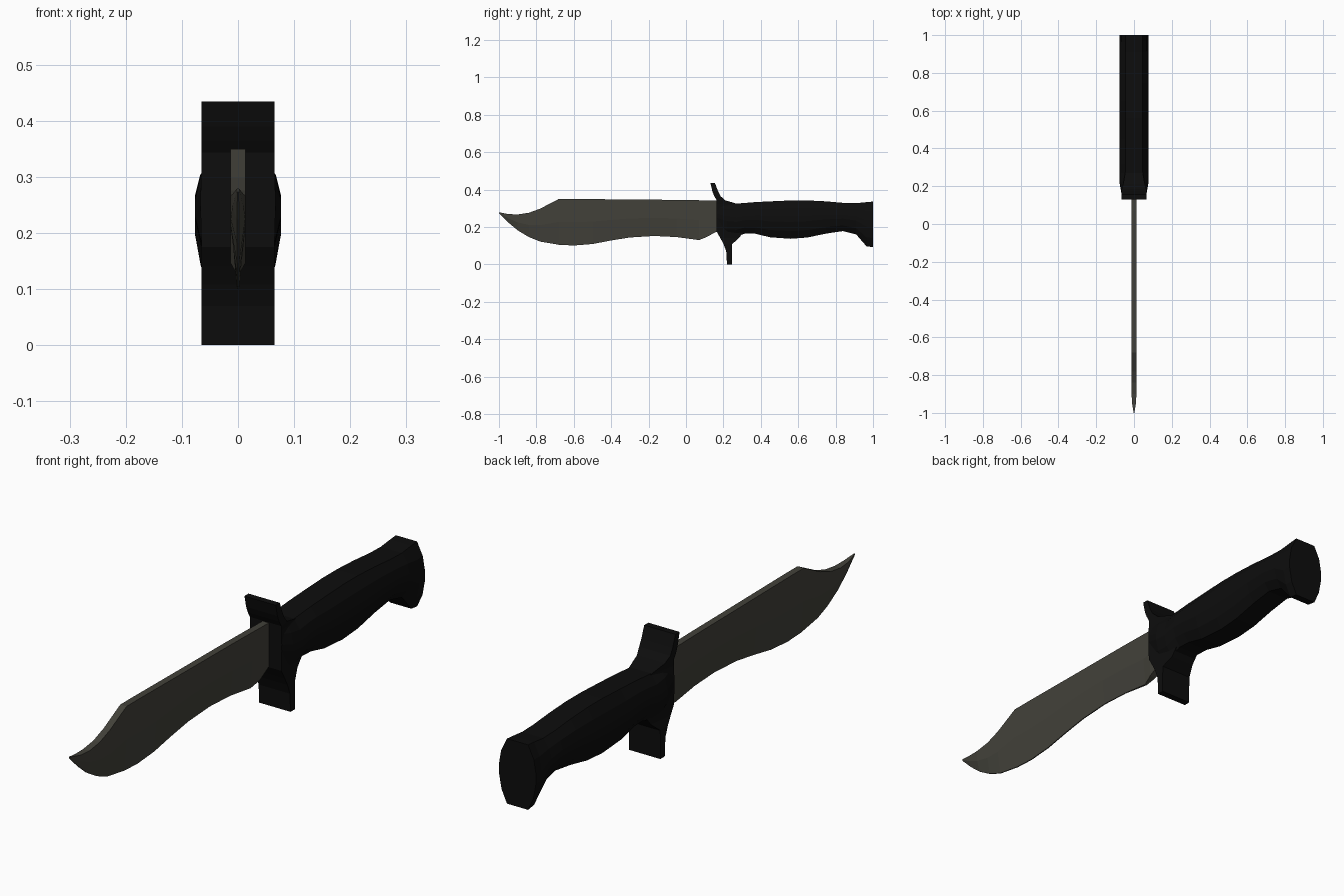
import bpy, bmesh


def material(name, rgb):
    m = bpy.data.materials.new(name)
    m.diffuse_color = (*rgb, 1)
    return m


steel = material("dark steel", (0.055, 0.053, 0.042))
black = material("black grip", (0.004, 0.004, 0.004))


def loft(name, rings, mat):
    """Skin a list of equal-sized point rings and cap both ends."""
    bm = bmesh.new()
    rows = [[bm.verts.new(p) for p in ring] for ring in rings]
    n = len(rows[0])
    for a, b in zip(rows, rows[1:]):
        for i in range(n):
            j = (i + 1) % n
            bm.faces.new((a[i], a[j], b[j], b[i]))
    bm.faces.new(rows[0])
    bm.faces.new(rows[-1])
    bmesh.ops.recalc_face_normals(bm, faces=bm.faces)
    mesh = bpy.data.meshes.new(name)
    bm.to_mesh(mesh)
    bm.free()
    mesh.materials.append(mat)
    ob = bpy.data.objects.new(name, mesh)
    bpy.context.collection.objects.link(ob)
    return ob


# Blade: y, spine z, edge z, half thickness of the spine, of the edge
blade = [
    (-1.0, .279, .273, .002, .001), (-.95, .269, .224, .010, .002),
    (-.90, .267, .182, .013, .002), (-.84, .276, .146, .013, .002),
    (-.78, .298, .122, .013, .002), (-.68, .350, .105, .013, .002),
    (-.60, .350, .101, .013, .002), (-.50, .349, .109, .013, .002),
    (-.40, .348, .128, .013, .002), (-.30, .347, .144, .013, .002),
    (-.17, .346, .152, .013, .002), (-.05, .345, .146, .013, .002),
    (.07, .343, .130, .013, .004), (.11, .342, .146, .013, .013),
    (.19, .341, .190, .013, .013)]
rings = []
for y, t, b, w, e in blade:
    m = b + (t - b) * 0.5
    rings.append([(w, y, t), (w, y, m), (e, y, b), (-e, y, b), (-w, y, m), (-w, y, t)])
loft("blade", rings, steel)

# Handle with flared pommel: y, top z, bottom z, half width
handle = [
    (.165, .343, .175, .067), (.22, .334, .150, .077), (.27, .325, .150, .077),
    (.32, .329, .166, .077), (.37, .333, .164, .077), (.45, .337, .145, .077),
    (.56, .342, .137, .077), (.65, .342, .144, .077), (.75, .337, .165, .077),
    (.84, .329, .178, .077), (.91, .327, .160, .077), (.965, .333, .097, .077),
    (1.0, .336, .092, .077)]
rings = []
for y, t, b, w in handle:
    h = t - b
    half = [(.57 * w, t), (.88 * w, t - .2 * h), (w, t - .42 * h),
            (w, t - .56 * h), (.86 * w, t - .8 * h), (.57 * w, b)]
    rings.append([(x, y, z) for x, z in half] + [(-x, y, z) for x, z in reversed(half)])
loft("handle", rings, black)

# Cross guard: z, front y, back y, front half width, back half width
guard = [
    (0, .219, .245, .065, .065), (.07, .215, .245, .065, .065),
    (.108, .201, .246, .065, .065), (.14, .184, .282, .065, .05),
    (.175, .164, .31, .065, .05), (.25, .164, .29, .067, .06),
    (.322, .164, .28, .065, .045), (.343, .164, .208, .065, .058),
    (.365, .151, .185, .065, .065), (.39, .141, .172, .065, .065),
    (.434, .131, .155, .065, .065)]
loft("cross_guard", [[(w, f, z), (v, k, z), (-v, k, z), (-w, f, z)]
                     for z, f, k, w, v in guard], black)
